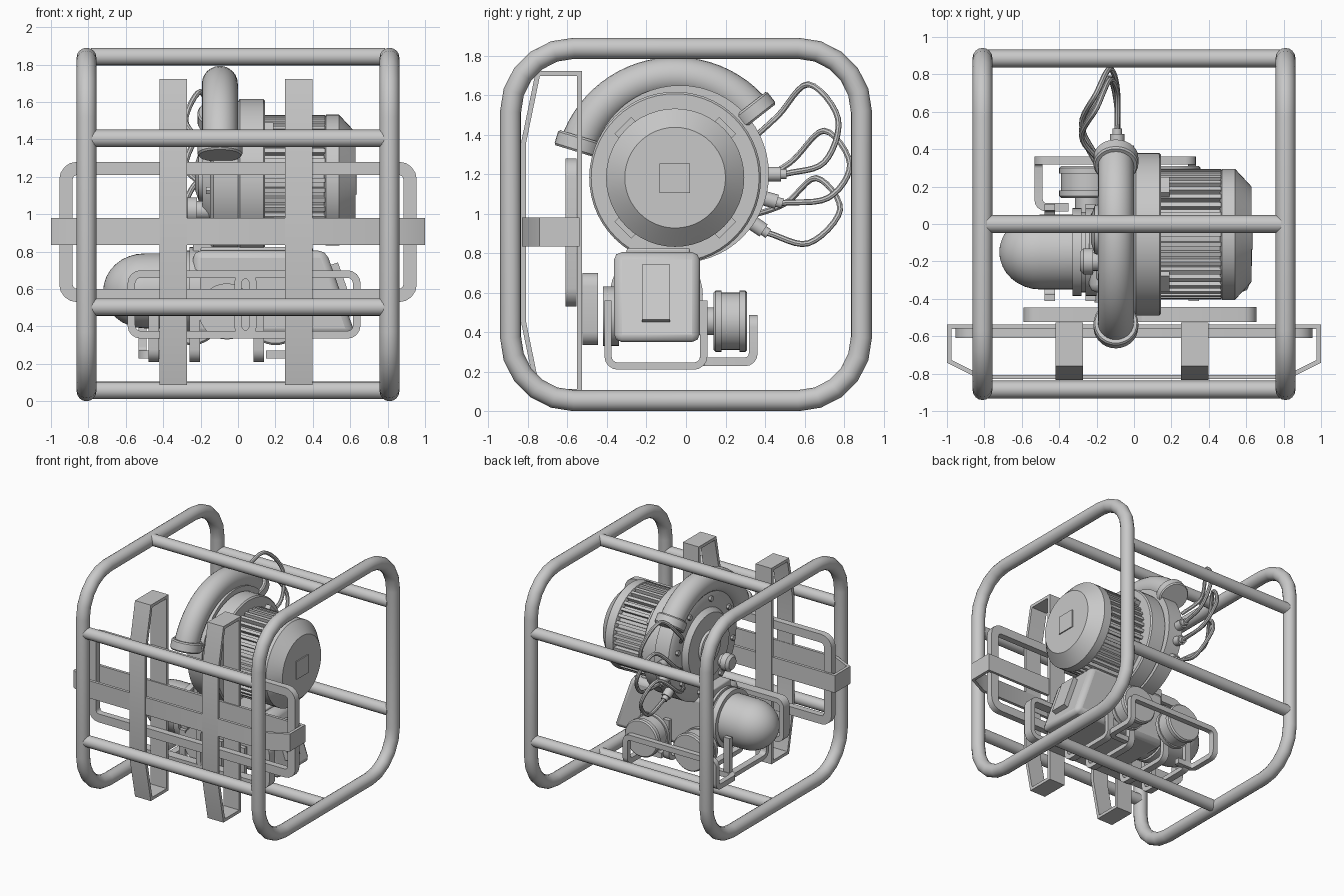
import bpy, bmesh
from math import sin, cos, pi, radians
from mathutils import Vector, Matrix

if "Cube" in bpy.data.objects:
    bpy.data.objects.remove(bpy.data.objects["Cube"])

grey = bpy.data.materials.new("plain_grey")
grey.use_nodes = True
COLOUR = (0.58, 0.58, 0.58, 1)
grey.diffuse_color = COLOUR
grey.node_tree.nodes["Principled BSDF"].inputs["Base Color"].default_value = COLOUR
parts = []


def finish(name, bm, bevel=0):
    bmesh.ops.recalc_face_normals(bm, faces=bm.faces)
    mesh = bpy.data.meshes.new(name)
    bm.to_mesh(mesh)
    bm.free()
    mesh.materials.append(grey)
    ob = bpy.data.objects.new(name, mesh)
    bpy.context.collection.objects.link(ob)
    if bevel:
        mod = ob.modifiers.new("bevel", "BEVEL")
        mod.width, mod.segments = bevel, 2
    parts.append(ob)
    return ob


def skin(bm, rings, closed):
    n = len(rings[0])
    pairs = list(zip(rings, rings[1:])) + ([(rings[-1], rings[0])] if closed else [])
    for a, b in pairs:
        for i in range(n):
            j = (i + 1) % n
            bm.faces.new((a[i], a[j], b[j], b[i]))
    if not closed:
        bm.faces.new(rings[0])
        bm.faces.new(rings[-1])


def circle(r, n=16):
    return [(r * cos(2 * pi * i / n), r * sin(2 * pi * i / n)) for i in range(n)]


def rect(a, b):
    return [(-a, -b), (a, -b), (a, b), (-a, b)]


def rounded(points, r, steps=4, closed=True):
    """Replace each corner of a path with an arc."""
    pts, out = [Vector(p) for p in points], []
    for i, p in enumerate(pts):
        if not closed and i in (0, len(pts) - 1):
            out.append(p)
            continue
        a = (pts[i - 1] - p).normalized()
        b = (pts[(i + 1) % len(pts)] - p).normalized()
        c = p + (a + b) * (r / (1 + a.dot(b)))
        s, e = p + a * r - c, p + b * r - c
        turn_by = s.rotation_difference(e)
        axis, angle = turn_by.to_axis_angle()
        out += [c + Matrix.Rotation(angle * k / steps, 3, axis) @ s for k in range(steps + 1)]
    return out


def spline(points, steps=6):
    """Smooth curve through the points."""
    p = [Vector(q) for q in points]
    p = [2 * p[0] - p[1]] + p + [2 * p[-1] - p[-2]]
    out = []
    for a, b, c, d in zip(p, p[1:], p[2:], p[3:]):
        for k in range(steps):
            t = k / steps
            out.append(b + (c - a) * (t / 2) + (2 * a - 5 * b + 4 * c - d) * (t * t / 2)
                       + (3 * b - a - 3 * c + d) * (t ** 3 / 2))
    return out + [p[-2]]


def sweep(name, points, section, normal, closed=True):
    """Carry a section along a path with mitred joints."""
    pts = [Vector(p) for p in points]
    n = len(pts)
    segs = [(pts[(i + 1) % n] - pts[i]).normalized() for i in range(n if closed else n - 1)]
    prev = segs[-1] if closed else segs[0]
    u = Vector(normal)
    u = (u - prev * u.dot(prev)).normalized()
    bm, rings = bmesh.new(), []
    for i, p in enumerate(pts):
        nxt = segs[i] if i < len(segs) else prev
        plane, side, ring = (prev + nxt).normalized(), prev.cross(u), []
        for a, b in section:
            o = side * a + u * b
            ring.append(bm.verts.new(p + o - prev * (o.dot(plane) / prev.dot(plane))))
        rings.append(ring)
        u = prev.rotation_difference(nxt) @ u
        prev = nxt
    skin(bm, rings, closed)
    return finish(name, bm)


def turn(name, profile, origin, axis, sides=40):
    """Lathe (distance, radius) pairs about an axis."""
    q = Vector(axis).to_track_quat("Z", "Y")
    bm = bmesh.new()
    skin(bm, [[bm.verts.new(Vector(origin) + q @ Vector((x, y, d))) for x, y in circle(r, sides)]
              for d, r in profile], False)
    return finish(name, bm)


def box(name, x, y, z, bevel=0.01):
    bm = bmesh.new()
    bmesh.ops.create_cube(bm, size=1)
    for v in bm.verts:
        v.co = [(s[0] + s[1]) / 2 + c * (s[1] - s[0]) for s, c in zip((x, y, z), v.co)]
    return finish(name, bm, bevel)


X, Y, Z = (1, 0, 0), (0, 1, 0), (0, 0, 1)

# Tubular outer frame
for side, x in (("right", -0.81), ("left", 0.81)):
    loop = [(x, y, z) for y, z in ((-0.888, 0.053), (0.888, 0.053), (0.888, 1.837), (-0.888, 1.837))]
    sweep(side + "_frame_ring", rounded(loop, 0.32, 5), circle(0.053), X)
for name, y, z in (("top", 0, 1.842), ("bottom", 0, 0.058), ("upper_front", -0.885, 1.405),
                   ("lower_front", -0.885, 0.503), ("upper_back", 0.885, 1.405), ("lower_back", 0.885, 0.503)):
    turn(name + "_crossbar", [(-0.785, 0.047), (0.785, 0.047)], (0, y, z), X, 16)

# Front straps and bracket
for side, x in (("right", -0.346), ("left", 0.325)):
    loop = ((-0.54, 0.1), (-0.54, 1.71), (-0.75, 1.71), (-0.822, 1.36), (-0.822, 0.45), (-0.75, 0.1))
    sweep(side + "_upright_strap", [(x, y, z) for y, z in loop], rect(0.0125, 0.073), X)
belt = ((-0.987, -0.55), (0.987, -0.55), (0.987, -0.735), (0.82, -0.818), (-0.82, -0.818), (-0.987, -0.735))
sweep("cross_strap", [(x, y, 0.907) for x, y in belt], rect(0.012, 0.0725), Z)


def upright_hoop(name, x0, x1, z0, z1, y, r, section):
    loop = [(x0, y, z0), (x1, y, z0), (x1, y, z1), (x0, y, z1)]
    sweep(name, rounded(loop, r), section, Y)


upright_hoop("front_bracket", -0.92, 0.92, 0.565, 1.245, -0.582, 0.06, rect(0.035, 0.027))
upright_hoop("pump_guard_right", -0.57, 0.08, 0.355, 0.68, -0.485, 0.05, rect(0.02, 0.039))
upright_hoop("pump_guard_left", 0.0, 0.635, 0.355, 0.68, -0.484, 0.05, rect(0.02, 0.039))

# Motor on the horizontal axis
hub = Vector((0, -0.055, 1.182))
turn("motor_casing", [(0, 0.42), (0.01, 0.435), (0.135, 0.435), (0.145, 0.425)], hub, X, 56)
turn("motor_core", [(0.14, 0.315), (0.47, 0.315)], hub, X, 48)
turn("motor_end_cap", [(0.46, 0.33), (0.47, 0.35), (0.54, 0.35), (0.61, 0.275), (0.628, 0.255)], hub, X, 48)
box("end_cap_plate", (0.62, 0.637), (-0.135, 0.02), (1.105, 1.255), 0)


def around(name, angles, size, x, r):
    bm = bmesh.new()
    for a in angles:
        m = (Matrix.Translation(hub) @ Matrix.Rotation(radians(a), 4, "X")
             @ Matrix.Translation((x, 0, r)) @ Matrix.Diagonal((*size, 1)))
        bmesh.ops.create_cube(bm, size=1, matrix=m)
    finish(name, bm)


around("motor_fins", range(0, 360, 9), (0.32, 0.024, 0.05), 0.305, 0.323)
around("motor_mounts", (45, 135, 225, 315), (0.06, 0.12, 0.08), 0.16, 0.335)

# Blower housing and its curved duct
blower = Vector((-0.09, -0.03, 1.2))
turn("blower_housing", [(-0.1, 0.2), (-0.1, 0.27), (-0.06, 0.3), (-0.06, 0.42), (-0.04, 0.45),
                        (0.09, 0.45)], blower, X, 56)
turn("blower_hub", [(-0.14, 0.07), (-0.12, 0.13), (-0.08, 0.14)], blower, X, 32)
for k in range(8):
    a = k * pi / 4 + 0.2
    turn("housing_bolt", [(-0.08, 0.022), (-0.05, 0.022)], blower + Vector((0, 0.37 * cos(a), 0.37 * sin(a))), X, 6)


def on_arc(deg, r=0.515):
    a = radians(deg)
    return Vector((-0.097, hub.y + r * cos(a), hub.z + r * sin(a)))


sweep("curved_duct", [on_arc(38 + k * 5) for k in range(26)], circle(0.096, 24), X, False)
for name, deg, way in (("rear_duct_collar", 38, -1), ("front_duct_collar", 163, 1)):
    a = radians(deg)
    turn(name, [(-0.06, 0.112), (-0.05, 0.12), (0.01, 0.12), (0.02, 0.112)], on_arc(deg),
         (0, -sin(a) * way, cos(a) * way), 28)

# Connectors with looping cables
cables = {
    "upper": (0, ((0.70, 1.26), (0.77, 1.48), (0.62, 1.655), (0.47, 1.5), (0.34, 1.38))),
    "middle": (-16, ((0.72, 1.08), (0.83, 1.25), (0.70, 1.42), (0.53, 1.26), (0.34, 1.15))),
    "lower": (-34, ((0.62, 0.85), (0.78, 1.02), (0.66, 1.18), (0.5, 1.05), (0.3, 0.98))),
}
reach = (-0.09, -0.13, -0.2, -0.28, -0.19)
for name, (deg, path) in cables.items():
    way = Vector((0, cos(radians(deg)), sin(radians(deg))))
    start = blower + way * 0.44
    turn(name + "_connector", [(0, 0.038), (0.07, 0.038), (0.07, 0.026), (0.1, 0.026)], start, way, 14)
    pts = [start + way * 0.09] + [(x, y, z) for x, (y, z) in zip(reach, path)]
    sweep(name + "_cable", spline(pts), circle(0.015, 8), X, False)

# Pump below: gearbox with sloping end, flanges and domed end
gear = box("gearbox", (-0.24, 0.63), (-0.365, 0.07), (0.35, 0.805), 0.04)
for v in gear.data.vertices:
    if v.co.x > 0 and v.co.z > 0.5:
        v.co.x = 0.47
slope = Vector((-0.16, 0, 0.455)).normalized()
mid = Vector((0.55, -0.152, 0.592))
sweep("gearbox_plate", [mid - slope * 0.147, mid + slope * 0.147], rect(0.072, 0.035), (slope.z, 0, -slope.x), False)
box("gearbox_saddle", (-0.2, 0.4), (-0.3, 0.02), (0.79, 0.825))
box("blower_neck", (-0.24, 0.0), (-0.25, 0.05), (0.72, 0.86))
pump = (0, -0.15, 0.59)
dome = [(-0.5 - 0.22 * sin(k * pi / 16), 0.2 * cos(k * pi / 16)) for k in range(7, -1, -1)]
turn("domed_end", [(-0.72, 0.015)] + dome + [(-0.3, 0.2)], pump, X)
turn("pump_flange", [(-0.33, 0.235), (-0.28, 0.235), (-0.28, 0.215), (-0.26, 0.215), (-0.26, 0.235),
                     (-0.2, 0.235)], pump, X)
turn("oil_cap", [(-0.29, 0.05), (-0.27, 0.07), (-0.22, 0.07), (-0.22, 0.05), (-0.12, 0.05)], (0, -0.2, 1.02), X, 24)
turn("front_port", [(0, 0.15), (0.08, 0.15)], (-0.06, -0.42, 0.48), Y, 32)

# Twin rear filters
for side, x in (("right", -0.245), ("left", 0.2)):
    turn(side + "_filter", [(0, 0.07), (0.14, 0.07), (0.14, 0.145), (0.15, 0.155), (0.18, 0.155), (0.18, 0.145),
                            (0.27, 0.145), (0.27, 0.155), (0.3, 0.155), (0.31, 0.145)], (x, 0, 0.455), Y)

# Feet hoops and rear guard
for k, x in enumerate((-0.45, -0.23, 0.11, 0.32)):
    loop = [(x, -0.395, 0.56), (x, -0.395, 0.228), (x, 0.09, 0.228), (x, 0.09, 0.56)]
    sweep("foot_hoop_%d" % (k + 1), rounded(loop, 0.05, 4, False), rect(0.018, 0.028), X, False)
guard = ((0.15, 0.09, 0.25), (0.31, 0.09, 0.25), (0.31, 0.34, 0.25), (0.31, 0.34, 0.465),
         (-0.51, 0.34, 0.465), (-0.51, 0.34, 0.25), (-0.51, 0.09, 0.25), (-0.35, 0.09, 0.25))
sweep("rear_guard", rounded(guard, 0.04, 4, False), rect(0.022, 0.022), Z, False)

bpy.ops.object.select_all(action="DESELECT")
for ob in parts:
    ob.select_set(True)
bpy.context.view_layer.objects.active = parts[0]
bpy.ops.object.shade_smooth_by_angle(angle=radians(35))
